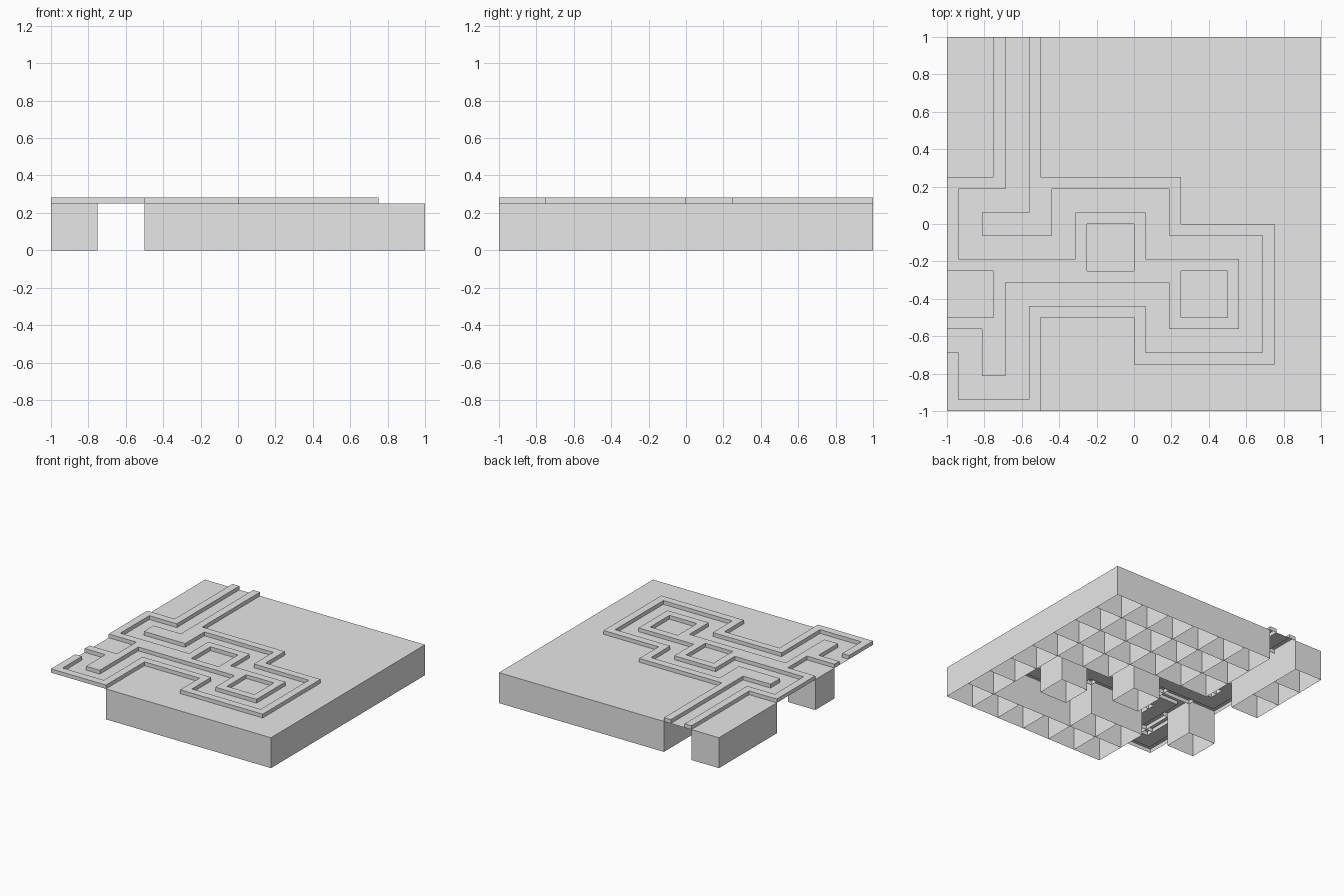
import bpy
import bmesh

if "Cube" in bpy.data.objects:
    bpy.data.objects.remove(bpy.data.objects["Cube"], do_unlink=True)

TILES = 8
TILE = 0.25          # tile width and height of the land
SUB = TILE / 4       # rail width
RAIL_TOP = TILE + SUB / 2
SIDES = [(0, -1), (1, 0), (0, 1), (-1, 0)]
CORNERS = [(0, 0), (1, 0), (1, 1), (0, 1)]

# Corner tiles of the winding track, running off the board at both ends
ROUTE = [(1, 8), (1, 4), (0, 4), (0, 3), (2, 3), (2, 4), (4, 4), (4, 3), (6, 3),
         (6, 1), (4, 1), (4, 2), (1, 2), (1, 0), (0, 0), (0, 1), (-1, 1)]

grey = bpy.data.materials.new("plain_grey")
grey.use_nodes = True
grey.diffuse_color = (0.8, 0.8, 0.8, 1)
grey.node_tree.nodes["Principled BSDF"].inputs["Base Color"].default_value = (0.8, 0.8, 0.8, 1)


def walk(corners):
    """Every tile along the route, in order."""
    tiles = [corners[0]]
    for end in corners[1:]:
        while tiles[-1] != end:
            x, y = tiles[-1]
            step_x = (end[0] > x) - (end[0] < x)
            step_y = (end[1] > y) - (end[1] < y)
            tiles.append((x + step_x, y + step_y))
    return tiles


def hollow_block(bm, verts, x, y, size, base, top, walls):
    """Open-bottomed block: a top face and the chosen side walls."""
    def vert(corner, z):
        co = (x + corner[0] * size, y + corner[1] * size, z)
        key = tuple(round(c, 4) for c in co)
        if key not in verts:
            verts[key] = bm.verts.new(co)
        return verts[key]

    bm.faces.new([vert(c, top) for c in CORNERS])
    for k in walls:
        a, b = CORNERS[k], CORNERS[(k + 1) % 4]
        bm.faces.new([vert(a, base), vert(b, base), vert(b, top), vert(a, top)])


def track_tile(bm, x, y, exits):
    """Flat lane through the tile centre, hollow raised rails around it."""
    lane = {(i, j) for i in (1, 2) for j in (1, 2)}
    for dx, dy in exits:
        lane |= {(i + dx, j + dy) for i, j in lane if 0 < i < 3 and 0 < j < 3}
    verts = {}
    for i in range(4):
        for j in range(4):
            raised = (i, j) not in lane
            walls = []
            if raised:
                for k, (dx, dy) in enumerate(SIDES):
                    n = (i + dx, j + dy)
                    if n in lane or not (0 <= n[0] < 4 and 0 <= n[1] < 4):
                        walls.append(k)
            hollow_block(bm, verts, x + i * SUB, y + j * SUB, SUB,
                         TILE, RAIL_TOP if raised else TILE, walls)


def finish(bm, name):
    bmesh.ops.dissolve_limit(bm, angle_limit=0.01, verts=bm.verts[:], edges=bm.edges[:])
    mesh = bpy.data.meshes.new(name)
    bm.to_mesh(mesh)
    bm.free()
    mesh.materials.append(grey)
    bpy.context.collection.objects.link(bpy.data.objects.new(name, mesh))


path = walk(ROUTE)

# Track tiles, each open towards the tiles before and after it
track = bmesh.new()
for before, here, after in zip(path, path[1:-1], path[2:]):
    exits = [(n[0] - here[0], n[1] - here[1]) for n in (before, after)]
    track_tile(track, here[0] * TILE - 1, here[1] * TILE - 1, exits)
# The first route point lies just off the back edge, the last off the side
finish(track, "track")

# Land tiles fill the rest of the board
land = bmesh.new()
for col in range(TILES):
    for row in range(TILES):
        if (col, row) not in path:
            hollow_block(land, {}, col * TILE - 1, row * TILE - 1, TILE, 0, TILE, range(4))
finish(land, "land")
